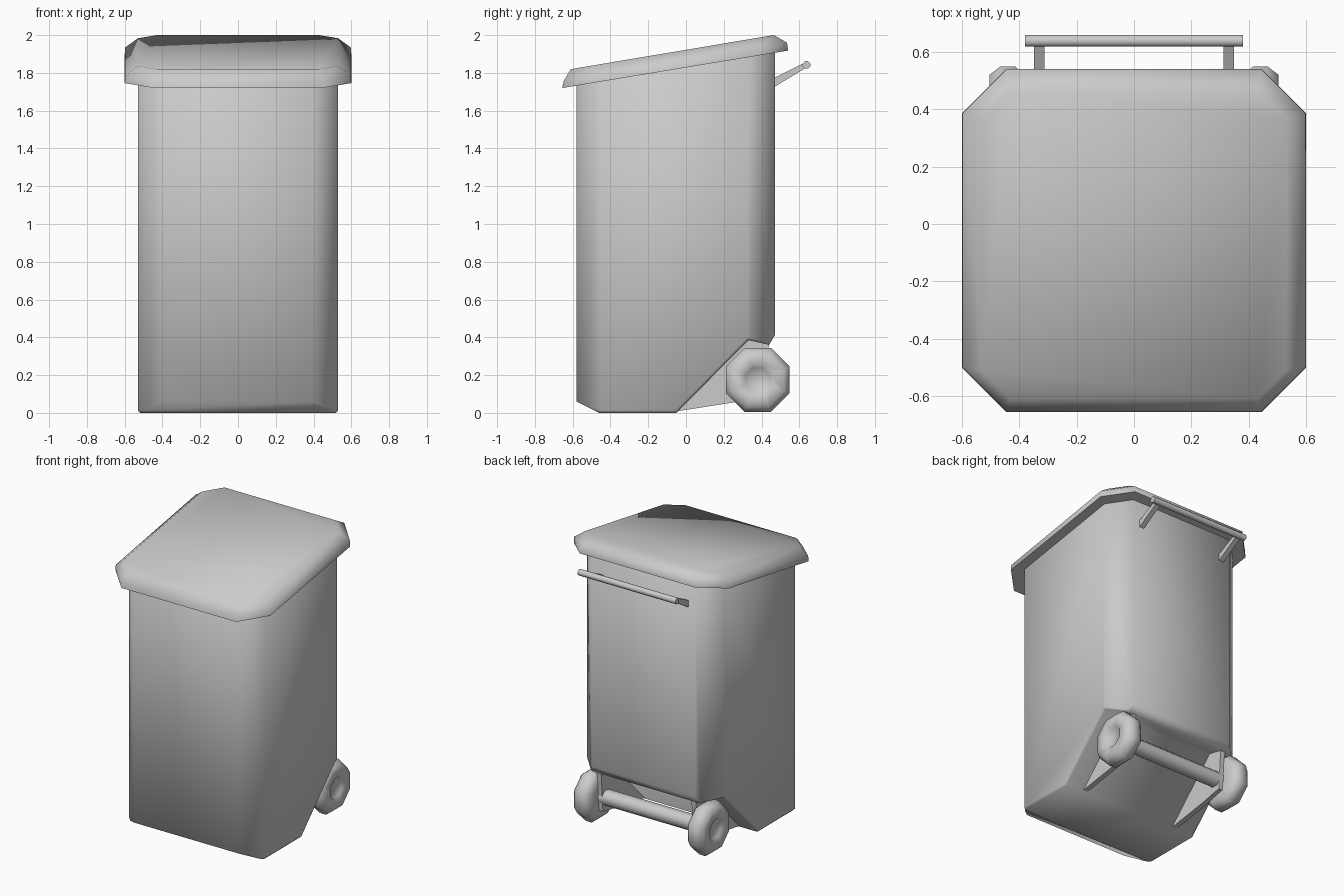
import bpy, bmesh, math
from mathutils import Vector, Matrix

if "Cube" in bpy.data.objects:
    bpy.data.objects.remove(bpy.data.objects["Cube"])


def finish(name, bm, angle=65):
    bmesh.ops.recalc_face_normals(bm, faces=bm.faces)
    me = bpy.data.meshes.new(name)
    bm.to_mesh(me)
    bm.free()
    ob = bpy.data.objects.new(name, me)
    bpy.context.collection.objects.link(ob)
    bpy.ops.object.select_all(action='DESELECT')
    ob.select_set(True)
    bpy.context.view_layer.objects.active = ob
    bpy.ops.object.shade_smooth_by_angle(angle=math.radians(angle))
    return ob


def loft(rings, capped=True):
    """Skin a list of equal-length point rings."""
    bm = bmesh.new()
    vs = [[bm.verts.new(p) for p in r] for r in rings]
    n = len(vs[0])
    for a, b in zip(vs, vs[1:]):
        for i in range(n):
            j = (i + 1) % n
            bm.faces.new((a[i], a[j], b[j], b[i]))
    if capped:
        bm.faces.new(vs[0])
        bm.faces.new(vs[-1])
    return bm


def extrude_x(profile, x0, x1):
    """Side profile (y, z) swept along x."""
    bm = loft([[(x, y, z) for y, z in profile] for x in (x0, x1)])
    bmesh.ops.recalc_face_normals(bm, faces=bm.faces)
    return bm


def revolve_x(profile, cy, cz, sides=8):
    """(x, apothem) profile revolved round an x axis with flats on top and bottom."""
    rings = []
    for x, r in profile:
        r /= math.cos(math.pi / sides)
        angs = [(i + 0.5) * math.tau / sides for i in range(sides)]
        rings.append([(x, cy + r * math.cos(a), cz + r * math.sin(a)) for a in angs])
    return loft(rings)


# body: side profile, chamfered vertical corners, bevelled bottom edges
body = extrude_x([(-0.58, 1.775), (-0.58, 0.06), (-0.46, 0.0), (-0.05, 0.0),
                  (0.33, 0.385), (0.44, 0.36), (0.47, 0.41), (0.47, 1.95)], -0.53, 0.53)
for sx in (-1, 1):
    for sy, y in ((-1, -0.58), (1, 0.47)):
        bmesh.ops.bisect_plane(body, geom=body.verts[:] + body.edges[:] + body.faces[:],
                               plane_co=(sx * 0.40, y, 0), plane_no=Vector((sx, sy, 0)).normalized(),
                               clear_outer=True)
        bmesh.ops.holes_fill(body, edges=[e for e in body.edges if e.is_boundary])
bmesh.ops.recalc_face_normals(body, faces=body.faces)
sharp = [e for e in body.edges if e.calc_face_angle(0) > math.radians(72) and e.is_convex]
bmesh.ops.bevel(body, geom=sharp, offset=0.03, segments=1, affect='EDGES', clamp_overlap=True)
finish("bin_body", body)


# lid: three tilted octagonal rings
def lid_ring(hx, c, yf, zf, yb, zb):
    pts = [(-hx + c, yf), (hx - c, yf), (hx, yf + c), (hx, yb - c),
           (hx - c, yb), (-hx + c, yb), (-hx, yb - c), (-hx, yf + c)]
    return [(x, y, zf + (zb - zf) * (y - yf) / (yb - yf)) for x, y in pts]


finish("lid", loft([lid_ring(0.60, 0.155, -0.655, 1.72, 0.54, 1.918),
                    lid_ring(0.598, 0.15, -0.648, 1.757, 0.535, 1.96),
                    lid_ring(0.53, 0.10, -0.61, 1.82, 0.465, 2.0)]))

# handle bar and axle
finish("handle_bar", revolve_x([(-0.38, 0.02), (0.38, 0.02)], 0.638, 1.842))
finish("axle", revolve_x([(-0.42, 0.05), (0.42, 0.05)], 0.38, 0.175))

# mirrored parts: handle arms, axle brackets, wheels
for s, side in ((-1, "left"), (1, "right")):
    finish("handle_arm_" + side,
           extrude_x([(0.45, 1.715), (0.64, 1.83), (0.63, 1.855), (0.45, 1.765)],
                     s * 0.312, s * 0.348), 30)
    finish("axle_bracket_" + side,
           extrude_x([(-0.07, 0.005), (0.25, 0.055), (0.42, 0.09), (0.44, 0.38), (0.33, 0.41)],
                     s * 0.35, s * 0.385), 30)
    rim = [(0.38, 0.08), (0.38, 0.14), (0.415, 0.169), (0.465, 0.169),
           (0.503, 0.14), (0.503, 0.075), (0.488, 0.065)]
    finish("wheel_" + side, revolve_x([(s * x, r) for x, r in rim], 0.38, 0.175))
